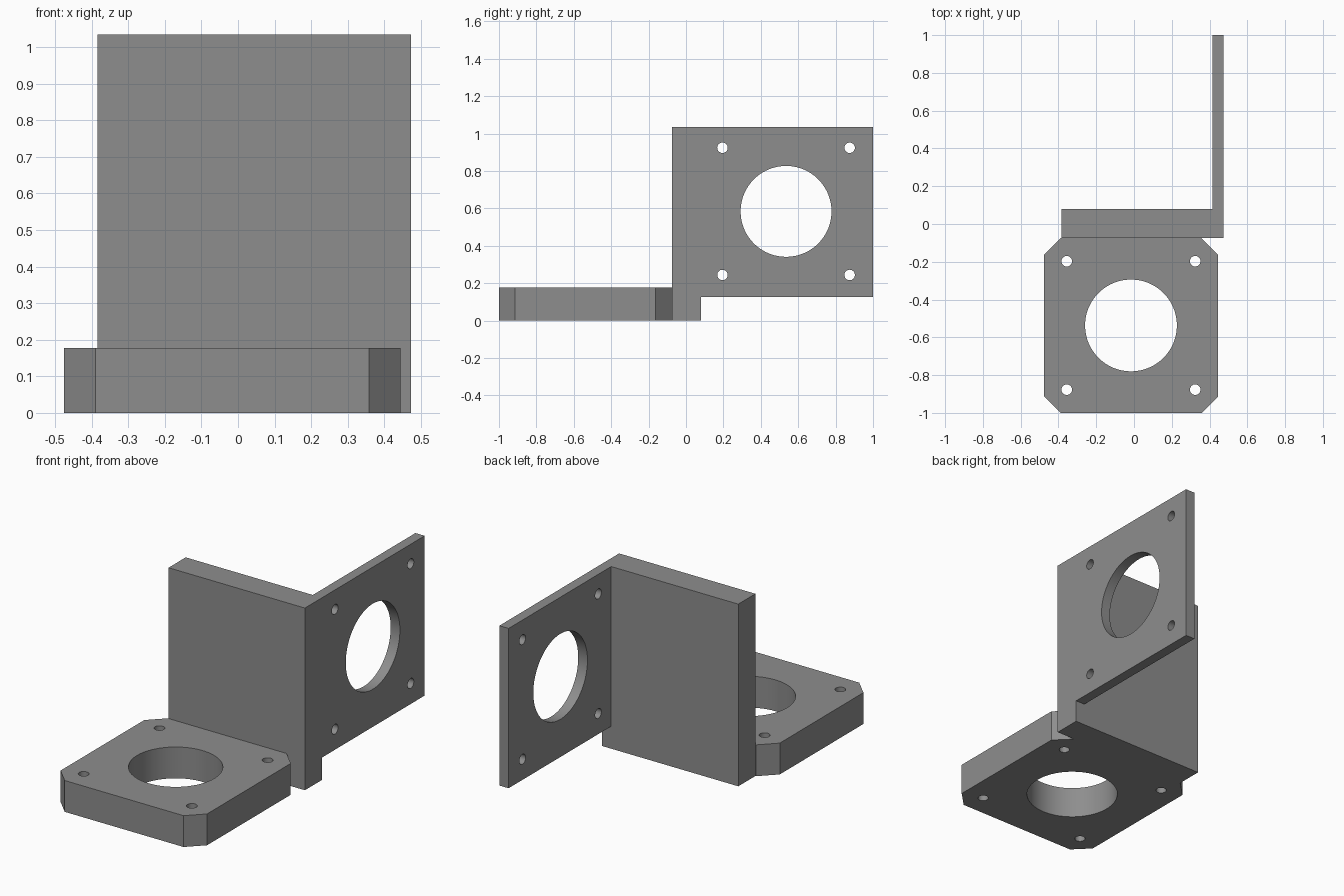
import bpy, bmesh, math
from mathutils import Matrix, Vector

if "Cube" in bpy.data.objects:
    bpy.data.objects.remove(bpy.data.objects["Cube"])

grey = bpy.data.materials.new("plain grey")
grey.diffuse_color = (0.27, 0.27, 0.27, 1)
grey.use_nodes = True
grey.node_tree.nodes["Principled BSDF"].inputs["Base Color"].default_value = grey.diffuse_color


def make_object(name, bm):
    bmesh.ops.recalc_face_normals(bm, faces=bm.faces)
    mesh = bpy.data.meshes.new(name)
    bm.to_mesh(mesh)
    bm.free()
    mesh.materials.append(grey)
    obj = bpy.data.objects.new(name, mesh)
    bpy.context.collection.objects.link(obj)
    return obj


def prism(name, outline, z0, z1):
    """Extrude an xy outline from z0 up to z1."""
    bm = bmesh.new()
    face = bm.faces.new([bm.verts.new((x, y, z0)) for x, y in outline])
    top = bmesh.ops.extrude_face_region(bm, geom=[face])["geom"]
    bmesh.ops.translate(bm, vec=(0, 0, z1 - z0),
                        verts=[v for v in top if isinstance(v, bmesh.types.BMVert)])
    return make_object(name, bm)


def rectangle(x0, x1, y0, y1):
    return [(x0, y0), (x1, y0), (x1, y1), (x0, y1)]


def drill_motor_holes(obj, centre, axis):
    """Cut one large bore and four screw holes through a plate."""
    turn = Vector((0, 0, 1)).rotation_difference(Vector(axis)).to_matrix().to_4x4()
    bm = bmesh.new()
    holes = [(0, 0, 0.243, 96)]
    holes += [(sx * 0.34, sy * 0.34, 0.028, 32) for sx in (-1, 1) for sy in (-1, 1)]
    for u, v, radius, sides in holes:
        bmesh.ops.create_cone(bm, cap_ends=True, segments=sides, radius1=radius,
                              radius2=radius, depth=0.5,
                              matrix=Matrix.Translation(centre) @ turn
                              @ Matrix.Translation((u, v, 0)))
    cutter = make_object("hole_cutter", bm)
    cutter.hide_render = True
    mod = obj.modifiers.new("holes", "BOOLEAN")
    mod.operation = "DIFFERENCE"
    mod.solver = "EXACT"
    mod.object = cutter
    bpy.ops.object.select_all(action="DESELECT")
    bpy.context.view_layer.objects.active = obj
    obj.select_set(True)
    bpy.ops.object.modifier_apply(modifier=mod.name)
    bpy.data.objects.remove(cutter)
    bpy.ops.object.shade_smooth_by_angle(angle=math.radians(30))


# Thick horizontal plate with chamfered corners
x0, x1, y0, y1, c = -0.476, 0.445, -1.0, -0.075, 0.087
base = prism("base_motor_plate",
             [(x0 + c, y0), (x1 - c, y0), (x1, y0 + c), (x1, y1 - c),
              (x1 - c, y1), (x0 + c, y1), (x0, y1 - c), (x0, y0 + c)], 0, 0.178)
drill_motor_holes(base, (-0.016, -0.537, 0.09), (0, 0, 1))

# Upright wall joining the two plates; its right end is stepped for the side plate
prism("upright_wall", rectangle(-0.384, 0.415, -0.075, 0.079), 0, 1.035)
prism("wall_foot", rectangle(0.415, 0.473, -0.075, 0.079), 0, 0.127)

# Thin vertical plate at the right end of the wall
side = prism("side_motor_plate", rectangle(0.415, 0.473, -0.075, 1.0), 0.127, 1.035)
drill_motor_holes(side, (0.444, 0.535, 0.584), (1, 0, 0))
